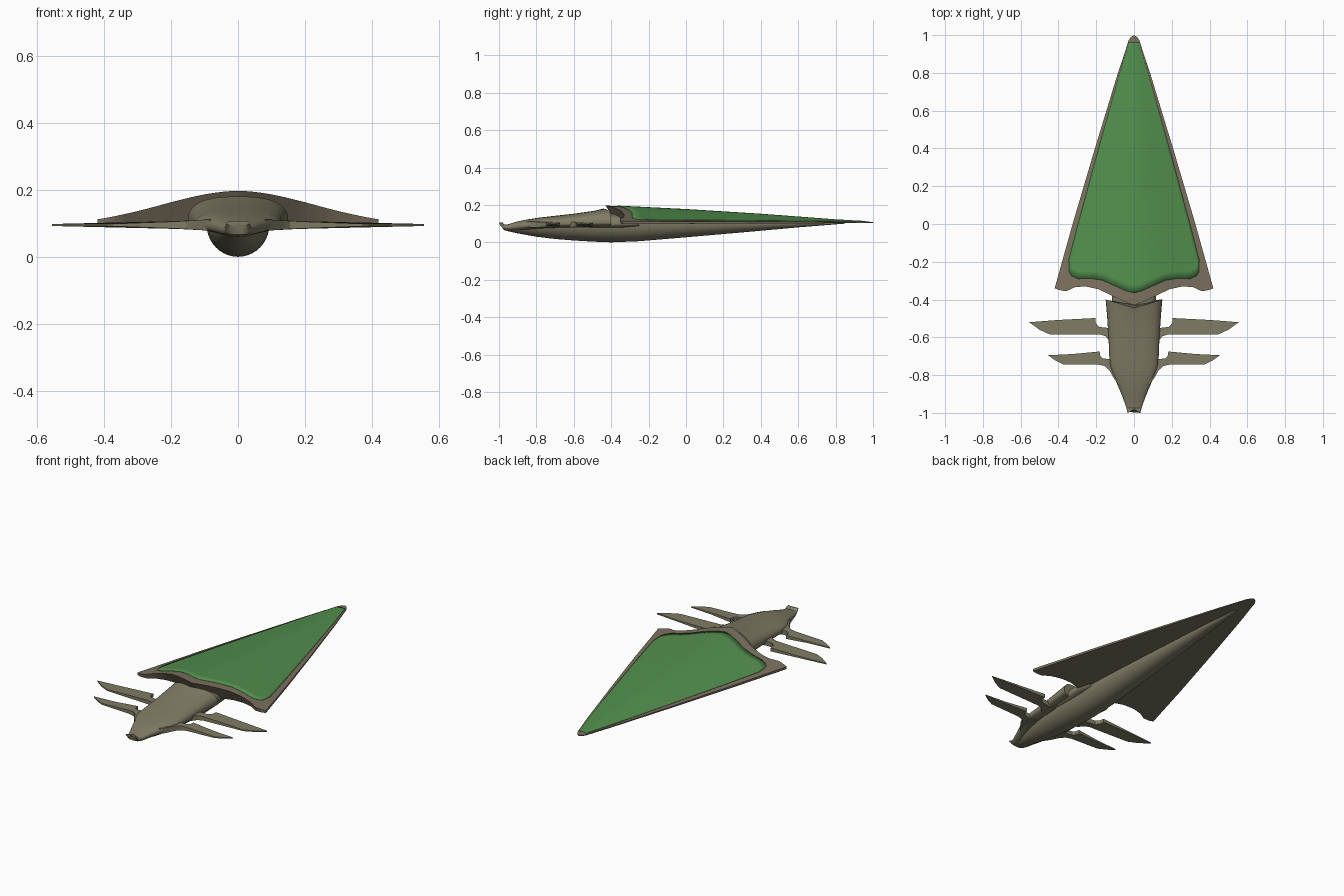
import bpy, bmesh, math

if "Cube" in bpy.data.objects:
    bpy.data.objects.remove(bpy.data.objects["Cube"])


def material(name, rgb):
    m = bpy.data.materials.new(name)
    m.diffuse_color = (*rgb, 1)
    m.use_nodes = True
    m.node_tree.nodes["Principled BSDF"].inputs["Base Color"].default_value = m.diffuse_color
    return m


OLIVE = material("olive hull", (0.215, 0.2, 0.13))
BROWN = material("brown rim", (0.2, 0.165, 0.115))
GREEN = material("green panel", (0.085, 0.275, 0.075))


def lerp_table(table, v):
    if v <= table[0][0]:
        return table[0][1]
    for (a, p), (b, q) in zip(table, table[1:]):
        if v <= b:
            return p + (q - p) * (v - a) / (b - a)
    return table[-1][1]


def finish(name, verts, faces, mat, angle=35):
    me = bpy.data.meshes.new(name)
    bm = bmesh.new()
    vs = [bm.verts.new(v) for v in verts]
    for f in faces:
        bm.faces.new([vs[i] for i in f])
    bmesh.ops.remove_doubles(bm, verts=bm.verts, dist=1e-5)
    bmesh.ops.recalc_face_normals(bm, faces=bm.faces)
    bm.to_mesh(me)
    bm.free()
    me.materials.append(mat)
    ob = bpy.data.objects.new(name, me)
    bpy.context.collection.objects.link(ob)
    bpy.ops.object.select_all(action='DESELECT')
    ob.select_set(True)
    bpy.context.view_layer.objects.active = ob
    bpy.ops.object.shade_smooth_by_angle(angle=math.radians(angle))
    return ob


# --- delta shield: outline, ridge and domed top ---
WIDTH = [(-0.34, 0.42), (0, 0.325), (0.4, 0.207), (0.8, 0.085), (0.93, 0.042),
         (0.97, 0.03), (0.99, 0.017), (1, 0)]
RIDGE = [(-0.43, 0.197), (-0.36, 0.193), (0, 0.175), (0.4, 0.15), (0.8, 0.12), (1, 0.109)]
EDGE = [(-0.34, 0.112), (1, 0.108)]
REAR = [(0, -0.43), (0.1, -0.415), (0.25, -0.385), (0.45, -0.345), (0.62, -0.33),
        (0.75, -0.335), (0.85, -0.355), (0.93, -0.352), (1, -0.34)]
PANEL_REAR = [(0, -0.365), (0.1, -0.355), (0.25, -0.33), (0.45, -0.298), (0.62, -0.288),
              (0.8, -0.29), (0.9, -0.275), (0.96, -0.25), (1, -0.19)]


def dome(u):
    return 0.5 * math.cos(math.pi * u / 2) + 0.25 * (1 + math.cos(math.pi * u))


def top_z(x, y):
    u = min(1, abs(x) / max(lerp_table(WIDTH, y), 1e-4))
    e = lerp_table(EDGE, y)
    return e + (lerp_table(RIDGE, y) - e) * dome(u)


NU, NV = 40, 40
US = [-1 + 2 * i / NU for i in range(NU + 1)]
TS = [(j / NV) ** 1.3 for j in range(NV + 1)]


def grid_faces(nu, nv, start=0):
    k = nu + 1
    return [(start + j * k + i, start + j * k + i + 1, start + (j + 1) * k + i + 1, start + (j + 1) * k + i)
            for j in range(nv) for i in range(nu)]


def shield():
    top, bottom = [], []
    for t in TS:
        for u in US:
            yr = lerp_table(REAR, abs(u))
            y = 1 - t * (1 - yr)
            x = u * lerp_table(WIDTH, y)
            top.append((x, y, top_z(x, y)))
            # underside stops short so the rear lip overhangs
            yb = 1 - t * (1 - (yr + 0.06 * dome(u)))
            bottom.append((u * lerp_table(WIDTH, yb), yb, 0.103 - 0.005 * t))
    n, k = len(top), NU + 1
    faces = grid_faces(NU, NV) + grid_faces(NU, NV, n)
    last = NV * k
    faces += [(last + i, last + i + 1, n + last + i + 1, n + last + i) for i in range(NU)]
    for c in (0, NU):
        faces += [(j * k + c, (j + 1) * k + c, n + (j + 1) * k + c, n + j * k + c) for j in range(NV)]
    # the tip row collapses to a point on each side
    faces = [f for f in faces]
    finish("delta_shield", top + bottom, faces, BROWN)


shield()

# --- green panel laid on the shield ---
pv = []
for t in TS:
    for u in US:
        y = 0.96 - t * (0.96 - lerp_table(PANEL_REAR, abs(u)))
        x = u * (lerp_table(WIDTH, y) * 0.925 - 0.004)
        pv.append((x, y, top_z(x, y) + 0.003))
panel = finish("green_panel", pv, grid_faces(NU, NV), GREEN)
sol = panel.modifiers.new("thickness", 'SOLIDIFY')
sol.thickness = 0.005
sol.offset = -1 if panel.data.polygons[len(panel.data.polygons) // 2].normal.z > 0 else 1


# --- lofted bodies: sections are (y, half width, middle z, top z, bottom z) ---
def loft(name, sections, power=2.0, skew=None, n=40):
    verts, faces = [], []
    for s, (y, w, zc, zt, zb) in enumerate(sections):
        for i in range(n):
            a = 2 * math.pi * i / n
            c, d = math.cos(a), math.sin(a)
            x = w * math.copysign(abs(c) ** (2 / power), c)
            h = abs(d) ** (2 / power)
            z = zc + (zt - zc) * h if d >= 0 else zc - (zc - zb) * h
            dy = skew.get(s, 0) * (1 - abs(x) / w) if skew else 0
            verts.append((x, y + dy, z))
    for s in range(len(sections) - 1):
        faces += [(s * n + i, s * n + (i + 1) % n, (s + 1) * n + (i + 1) % n, (s + 1) * n + i)
                  for i in range(n)]
    faces += [tuple(range(n)), tuple(range((len(sections) - 1) * n, len(sections) * n))]
    return finish(name, verts, faces, OLIVE)


# upper hull with chevron end and notched, upturned tail
loft("upper_hull", [
    (-0.40, 0.15, 0.105, 0.18, 0.082), (-0.48, 0.143, 0.105, 0.17, 0.08),
    (-0.6, 0.135, 0.1, 0.153, 0.078), (-0.7, 0.131, 0.098, 0.142, 0.076),
    (-0.75, 0.128, 0.097, 0.136, 0.074), (-0.8, 0.112, 0.095, 0.13, 0.07),
    (-0.85, 0.088, 0.092, 0.122, 0.066), (-0.9, 0.067, 0.088, 0.112, 0.062),
    (-0.95, 0.048, 0.082, 0.097, 0.06), (-0.975, 0.04, 0.082, 0.094, 0.066),
    (-1.0, 0.034, 0.1, 0.107, 0.094)],
    power=2.6, skew={0: -0.045, 10: 0.02})

# recessed neck joining hull and shield
loft("neck", [(-0.52, 0.11, 0.1, 0.15, 0.07), (-0.42, 0.115, 0.1, 0.155, 0.07),
              (-0.33, 0.12, 0.1, 0.15, 0.075), (-0.25, 0.1, 0.1, 0.13, 0.08)], power=2.6)

# long keel under everything
loft("keel", [
    (-0.96, 0.03, 0.08, 0.088, 0.061), (-0.9, 0.048, 0.088, 0.1, 0.048),
    (-0.8, 0.068, 0.094, 0.11, 0.03), (-0.7, 0.082, 0.096, 0.115, 0.018),
    (-0.6, 0.09, 0.096, 0.115, 0.01), (-0.5, 0.094, 0.096, 0.112, 0.004),
    (-0.4, 0.094, 0.097, 0.11, 0.0), (-0.25, 0.09, 0.098, 0.108, 0.006),
    (0, 0.076, 0.1, 0.107, 0.027), (0.3, 0.055, 0.101, 0.107, 0.053),
    (0.6, 0.032, 0.102, 0.107, 0.08), (0.85, 0.008, 0.103, 0.107, 0.1)])


# --- thin swept fins, thicker at the root ---
def fin(name, outline, tip):
    def half(x):
        return 0.003 + 0.013 * max(0, 1 - (x - 0.1) / (tip - 0.1)) ** 2

    n = len(outline)
    for side, sx in (("right", 1), ("left", -1)):
        verts = [(sx * x, y, 0.095 + s * half(x)) for s in (1, -1) for x, y in outline]
        faces = [tuple(range(n)), tuple(range(n, 2 * n))]
        faces += [(i, (i + 1) % n, n + (i + 1) % n, n + i) for i in range(n)]
        finish(f"{name}_{side}", verts, faces, OLIVE, 25)


fin("long_fin", [(0.08, -0.63), (0.13, -0.62), (0.15, -0.595), (0.18, -0.585), (0.445, -0.585),
                 (0.5, -0.56), (0.555, -0.52), (0.4, -0.508), (0.205, -0.498), (0.202, -0.525),
                 (0.185, -0.545), (0.14, -0.55), (0.08, -0.54)], 0.555)
fin("short_fin", [(0.08, -0.85), (0.105, -0.82), (0.13, -0.775), (0.155, -0.752), (0.185, -0.745),
                  (0.37, -0.745), (0.42, -0.72), (0.455, -0.695), (0.32, -0.688), (0.182, -0.675),
                  (0.178, -0.7), (0.165, -0.712), (0.13, -0.715), (0.08, -0.7)], 0.455)
